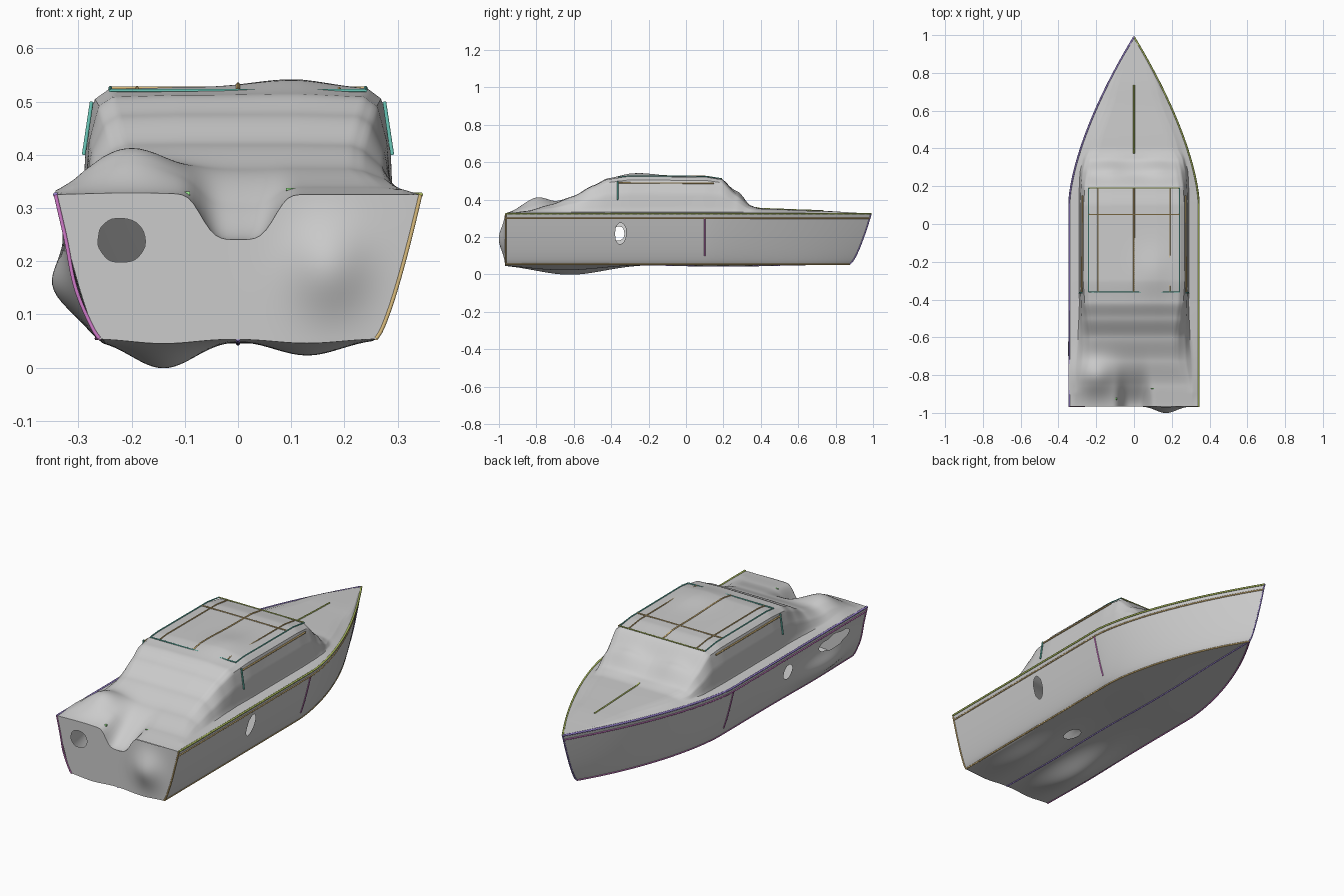
import bpy, bmesh, math
from mathutils import Vector

if "Cube" in bpy.data.objects:
    bpy.data.objects.remove(bpy.data.objects["Cube"])

STERN = -0.965


def bump(*terms):
    """Gaussian bump from (value, centre, width) terms."""
    return math.exp(-sum(((v - c) / w) ** 2 for v, c, w in terms))


def interp(table, y):
    for a, b in zip(table, table[1:]):
        if y <= b[0]:
            k = max(0, (y - a[0]) / (b[0] - a[0]))
            k = k * k * (3 - 2 * k) * 0.4 + k * 0.6
            return [p + (q - p) * k for p, q in zip(a[1:], b[1:])]
    return table[-1][1:]


def hull_point(u, f, side):
    """Point on the topsides: u stern to bow, f chine to rail."""
    s = max(0, (u - 0.55) / 0.45)
    y = STERN + u * (0.99 - STERN) - 0.115 * (1 - f ** 0.7) * s ** 2
    x = side * (0.26 + 0.083 * f ** 0.75) * (1 - s ** 1.55)
    z = 0.055 + 0.27 * f
    if side < 0:
        x -= 0.05 * bump((y, -0.66, 0.22), (z, 0.15, 0.065))
    return Vector((x, y, z))


def bottom_point(u, t):
    p = hull_point(u, 0, 1)
    x = p.x * t
    low = 0.056 * bump((x, -0.14, 0.085), (p.y, -0.62, 0.26))
    low += 0.032 * bump((x, 0.13, 0.09), (p.y, -0.65, 0.28))
    low += 0.01 * bump((p.y, 0.2, 0.35), (t, 0, 0.7))
    return Vector((x, p.y, 0.055 - low))


# y, top height, cabin base half width, cabin top half width
CABIN = [(-0.97, 0.325, 0.31, 0.28), (-0.85, 0.34, 0.31, 0.27),
         (-0.72, 0.375, 0.305, 0.235), (-0.6, 0.42, 0.295, 0.235),
         (-0.5, 0.475, 0.29, 0.25), (-0.42, 0.512, 0.287, 0.262),
         (-0.3, 0.527, 0.29, 0.27), (0.1, 0.525, 0.29, 0.268),
         (0.19, 0.512, 0.288, 0.262), (0.27, 0.43, 0.285, 0.25),
         (0.34, 0.365, 0.27, 0.235), (0.4, 0.352, 0.25, 0.2),
         (0.7, 0.342, 0.14, 0.1), (1.0, 0.326, 0, 0)]


def deck_point(u, t):
    """Point on deck and cabin: t runs -1 to 1 across."""
    edge = hull_point(u, 1, 1)
    y, hw = edge.y, edge.x
    zt, cb, ct = interp(CABIN, y)
    cb = min(cb, hw * 0.93)
    ct = min(ct, cb * 0.96)
    zs = min(0.335, zt)
    h = zt - zs
    prof = [(0, 0, zt), (0.35, ct * 0.45, zt), (0.6, ct * 0.9, zt - h * 0.02),
            (0.68, ct, zt - h * 0.12), (0.8, (cb + ct) / 2 + 0.006, zs + h * 0.5),
            (0.92, cb, zs), (1, hw, 0.325)]
    x, z = interp(prof, abs(t))
    x = math.copysign(x, t)
    # Uneven aft cover with a gap amidships, and two bulging windscreen panes
    z += 0.06 * bump((x, -0.2, 0.1), (y, -0.81, 0.09))
    gap = math.exp(-((x + 0.0) / 0.075) ** 4)
    z -= 0.085 * gap * bump((y, -0.97, 0.13))
    z += 0.015 * bump((x, 0.1, 0.1), (y, -0.25, 0.12))
    z += 0.02 * bump((abs(x), 0.13, 0.08), (y, 0.29, 0.05))
    return Vector((x, y, z))


def in_hole(p, holes):
    return any(sum(((p[i] - c[i]) / r[i]) ** 2 for i in range(3)) < 1 for c, r in holes)


def grid(name, rows, holes=()):
    """Skin rows of points, leaving oval openings."""
    bm = bmesh.new()
    vs = [[bm.verts.new(p) for p in row] for row in rows]
    for a, b in zip(vs, vs[1:]):
        for i in range(len(a) - 1):
            q = (a[i], a[i + 1], b[i + 1], b[i])
            if not in_hole(sum((v.co for v in q), Vector()) / 4, holes):
                bm.faces.new(q)
    bmesh.ops.remove_doubles(bm, verts=bm.verts, dist=0.0003)
    # Relax the stepped rims of the openings
    if holes:
        big = [(c, [k * 1.5 for k in r]) for c, r in holes]
        rim = [v for v in bm.verts if v.is_boundary and in_hole(v.co, big)]
        for _ in range(4):
            new = {v: sum((e.other_vert(v).co for e in v.link_edges if e.is_boundary),
                          Vector()) / max(1, sum(e.is_boundary for e in v.link_edges)) for v in rim}
            for v, co in new.items():
                v.co = v.co.lerp(co, 0.5)
    bmesh.ops.recalc_face_normals(bm, faces=bm.faces)
    me = bpy.data.meshes.new(name)
    bm.to_mesh(me)
    bm.free()
    ob = bpy.data.objects.new(name, me)
    bpy.context.collection.objects.link(ob)
    bpy.context.view_layer.objects.active = ob
    bpy.ops.object.select_all(action='DESELECT')
    ob.select_set(True)
    bpy.ops.object.shade_smooth_by_angle(angle=math.radians(35))
    return ob


US = [i / 200 for i in range(201)]
FS = [i / 24 for i in range(25)]
TS = [i / 40 for i in range(-40, 41)]

# Hull with openings in its sides and bottom
hull_rows = [[hull_point(u, f, -1) for f in reversed(FS)]
             + [bottom_point(u, t) for t in TS[1:-1]]
             + [hull_point(u, f, 1) for f in FS] for u in US]
grid("hull", hull_rows, [((0.32, -0.35, 0.22), (0.1, 0.03, 0.06)),
                         ((-0.33, -0.72, 0.245), (0.1, 0.13, 0.03)),
                         ((-0.32, -0.36, 0.22), (0.1, 0.035, 0.04)),
                         ((0.09, -0.36, 0.05), (0.035, 0.05, 0.1))])

# Deck and cabin as one flowing skin
grid("deck_and_cabin", [[deck_point(u, t) for t in TS] for u in US])

# Transom with a swelling on the right and an opening on the left
transom_rows = []
for f in FS:
    row = []
    for t in TS:
        low, top = bottom_point(0, t), deck_point(0, t)
        x = low.x + (top.x - low.x) * f ** 0.75
        z = low.z + (top.z - low.z) * f
        y = STERN - 0.036 * bump((x, 0.17, 0.075), (z, 0.19, 0.085))
        row.append(Vector((x, y, z)))
    transom_rows.append(row)
grid("transom", transom_rows, [((-0.22, STERN, 0.24), (0.045, 0.1, 0.045))])


# Coloured feature lines
COLOURS = {"purple": (0.35, 0.25, 0.7), "magenta": (0.65, 0.2, 0.6),
           "olive": (0.45, 0.55, 0.12), "orange": (0.7, 0.5, 0.2),
           "green": (0.3, 0.75, 0.25), "teal": (0.15, 0.6, 0.5)}
MATS = {}
for n, c in COLOURS.items():
    MATS[n] = bpy.data.materials.new(n)
    MATS[n].diffuse_color = (*c, 1)


def line(name, colour, pts, r=0.004):
    cu = bpy.data.curves.new(name, 'CURVE')
    cu.dimensions = '3D'
    cu.bevel_depth = r
    cu.bevel_resolution = 1
    cu.use_fill_caps = True
    sp = cu.splines.new('POLY')
    sp.points.add(len(pts) - 1)
    for q, p in zip(sp.points, pts):
        q.co = (*p, 1)
    cu.materials.append(MATS[colour])
    bpy.context.collection.objects.link(bpy.data.objects.new(name, cu))


for side, word, rail, low in ((-1, "left", "purple", "magenta"), (1, "right", "olive", "orange")):
    line(word + "_rail", rail, [hull_point(u, 1, side) for u in US[::4]], 0.005)
    line(word + "_rub_strip", low, [hull_point(u, 0.91, side) for u in US[::4]])
    line(word + "_chine", low, [hull_point(u, 0, side) for u in US[::4]])
    line(word + "_frame", "magenta", [hull_point(0.545, f, side) for f in FS[4:23]])
    line(word + "_transom_edge", low, [hull_point(0, f, side) for f in FS])
    for x, c in ((0.19, "orange"), (0.24, "teal")):
        line(word + "_roof_line", c, [(side * x, -0.36, 0.521), (side * x, -0.3, 0.527),
                                      (side * x, 0.1, 0.525), (side * x, 0.19, 0.513)], 0.003)
    line(word + "_cabin_post", "teal", [(side * 0.29, -0.365, 0.4), (side * 0.275, -0.365, 0.5)])
    line(word + "_window_top", "orange", [(side * 0.276, -0.36, 0.49), (side * 0.274, 0.15, 0.488)])
line("keel_line", "purple", [bottom_point(u, 0) for u in US[::4]])
line("stem_line", "purple", [hull_point(1, f, 1) for f in FS])
line("foredeck_line", "olive", [deck_point(u, 0) for u in US[137:175]])
line("roof_centre_line", "orange", [deck_point(u, 0) for u in US[62:119]])
for y, z, c in ((-0.36, 0.521, "teal"), (0.05, 0.526, "orange"), (0.19, 0.513, "olive")):
    line("roof_cross_line", c, [(-0.24, y, z), (0.24, y, z)], 0.003)
line("stern_rail", "green", [(-0.32, -0.925, 0.326), (-0.09, -0.925, 0.326)], 0.006)
line("stern_step_line", "green", [(0.09, -0.87, 0.335), (0.26, -0.87, 0.335)], 0.003)

for m in bpy.data.materials:
    if m.users and not m.is_grease_pencil:
        m.use_nodes = True
        m.node_tree.nodes["Principled BSDF"].inputs["Base Color"].default_value = m.diffuse_color
